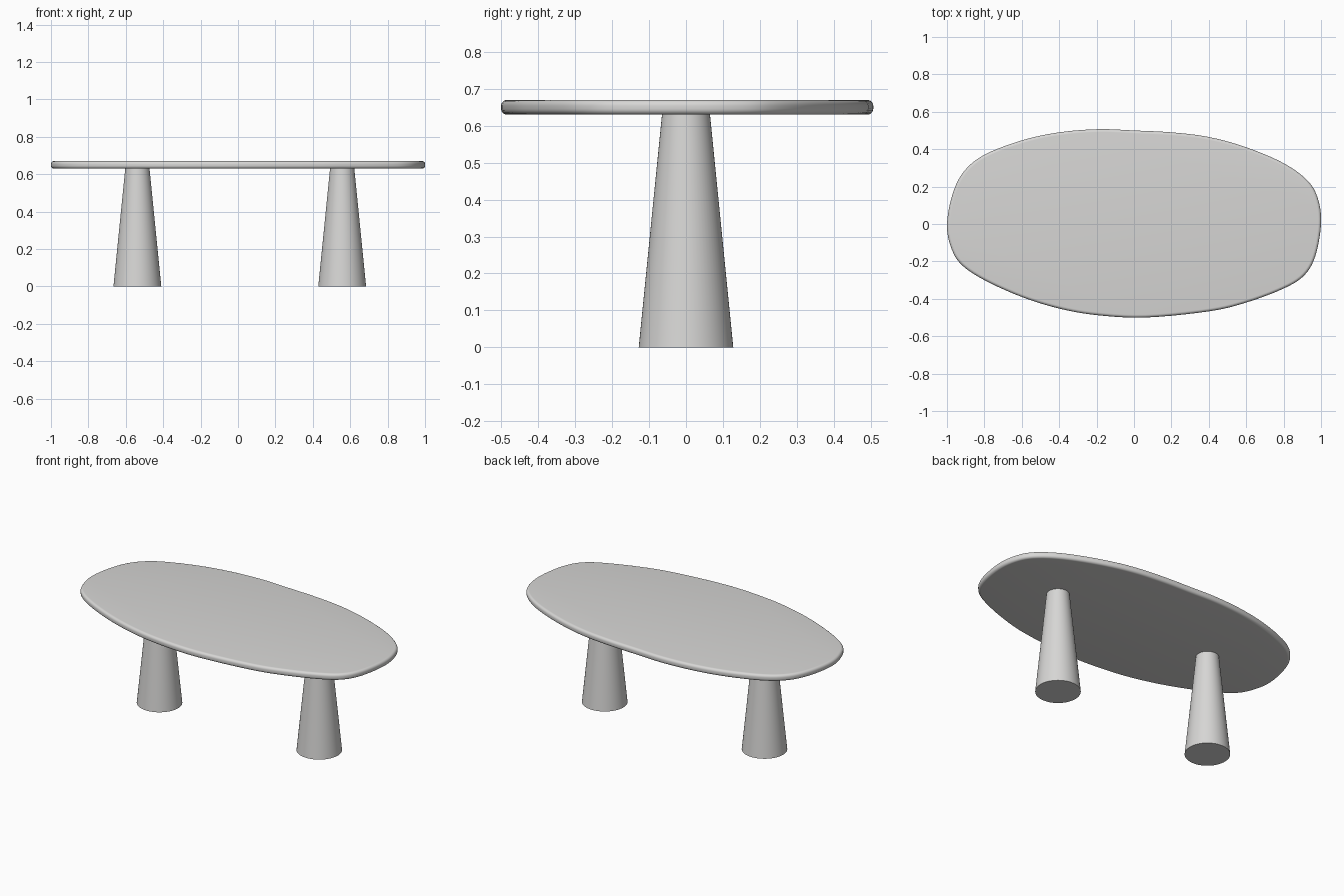
import bpy, bmesh, math
from mathutils import Vector

if "Cube" in bpy.data.objects:
    bpy.data.objects.remove(bpy.data.objects["Cube"])

grey = bpy.data.materials.new("light grey")
grey.diffuse_color = (0.68, 0.675, 0.665, 1)
grey.use_nodes = True
grey.node_tree.nodes["Principled BSDF"].inputs["Base Color"].default_value = grey.diffuse_color

BOTTOM, TOP = 0.63, 0.67


def finish(name, bm, angle):
    bmesh.ops.recalc_face_normals(bm, faces=bm.faces)
    mesh = bpy.data.meshes.new(name)
    bm.to_mesh(mesh)
    bm.free()
    mesh.materials.append(grey)
    ob = bpy.data.objects.new(name, mesh)
    bpy.context.collection.objects.link(ob)
    bpy.ops.object.select_all(action='DESELECT')
    ob.select_set(True)
    bpy.context.view_layer.objects.active = ob
    bpy.ops.object.shade_smooth_by_angle(angle=math.radians(angle))
    return ob


def smooth_loop(points, steps):
    """Closed Catmull-Rom curve through the points."""
    pts, out = [Vector(p) for p in points], []
    n = len(pts)
    for i in range(n):
        a, b, c, d = (pts[(i + k) % n] for k in (-1, 0, 1, 2))
        for s in range(steps):
            t = s / steps
            out.append(0.5 * (2 * b + (c - a) * t + (2 * a - 5 * b + 4 * c - d) * t * t
                              + (3 * b - a - 3 * c + d) * t ** 3))
    return out


# Tabletop: irregular pebble outline, anticlockwise from the right end
outline = [(1, 0), (0.985, 0.13), (0.93, 0.23), (0.8, 0.325), (0.6, 0.41), (0.4, 0.465),
           (0.2, 0.49), (0, 0.5), (-0.19, 0.507), (-0.4, 0.49), (-0.6, 0.447), (-0.8, 0.37),
           (-0.91, 0.28), (-0.97, 0.16), (-1, 0), (-0.98, -0.12), (-0.925, -0.215),
           (-0.8, -0.3), (-0.6, -0.39), (-0.4, -0.452), (-0.2, -0.487), (0.06, -0.5),
           (0.4, -0.467), (0.6, -0.42), (0.8, -0.345), (0.91, -0.275), (0.97, -0.17)]
loop = smooth_loop(outline, 5)
count = len(loop)
inward = []
for i in range(count):
    t = (loop[(i + 1) % count] - loop[i - 1]).normalized()
    inward.append(Vector((-t.y, t.x)))

# Rounded edge profile: (inset, height)
R, SEG = 0.016, 6
profile = []
for centre, start in ((BOTTOM + R, -90), (TOP - R, 0)):
    for k in range(SEG + 1):
        a = math.radians(start + 90 * k / SEG)
        profile.append((R - R * math.cos(a), centre + R * math.sin(a)))

bm = bmesh.new()
rings = [[bm.verts.new((*(p + n * inset), z)) for p, n in zip(loop, inward)]
         for inset, z in profile]
for lo, hi in zip(rings, rings[1:]):
    for i in range(count):
        j = (i + 1) % count
        bm.faces.new((lo[i], lo[j], hi[j], hi[i]))
bm.faces.new(rings[0][::-1])
bm.faces.new(rings[-1])
finish("tabletop", bm, 40)

# Legs: two tapered round columns
for name, x in (("left_leg", -0.538), ("right_leg", 0.557)):
    bm = bmesh.new()
    bmesh.ops.create_cone(bm, cap_ends=True, segments=64, radius1=0.128, radius2=0.065,
                          depth=BOTTOM)
    bmesh.ops.translate(bm, verts=bm.verts, vec=(x, 0, BOTTOM / 2))
    finish(name, bm, 40)
